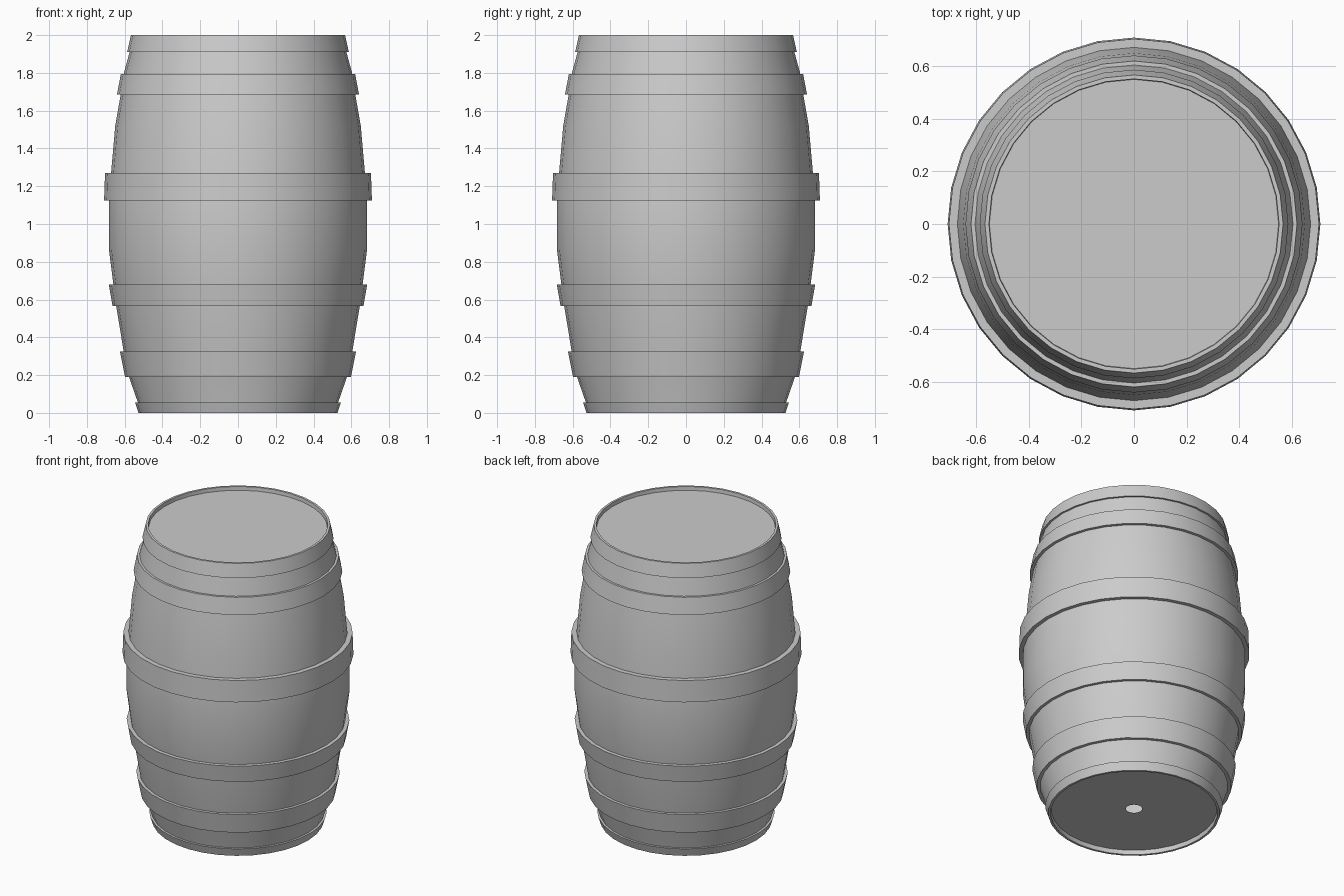
import bpy, bmesh, math

if "Cube" in bpy.data.objects:
    bpy.data.objects.remove(bpy.data.objects["Cube"])

SIDES = 32


def lathe(name, profile, closed=False):
    """Spin an (r, z) profile round the z axis; r = 0 points become poles."""
    bm = bmesh.new()
    rings = []
    for r, z in profile:
        if r == 0:
            rings.append([bm.verts.new((0, 0, z))] * SIDES)
        else:
            rings.append([bm.verts.new((r * math.cos(math.tau * i / SIDES),
                                        r * math.sin(math.tau * i / SIDES), z))
                          for i in range(SIDES)])
    pairs = list(zip(rings, rings[1:]))
    if closed:
        pairs.append((rings[-1], rings[0]))
    for a, b in pairs:
        for i in range(SIDES):
            j = (i + 1) % SIDES
            corners = list(dict.fromkeys((a[i], a[j], b[j], b[i])))
            bm.faces.new(corners)
    mesh = bpy.data.meshes.new(name)
    bm.to_mesh(mesh)
    bm.free()
    obj = bpy.data.objects.new(name, mesh)
    bpy.context.collection.objects.link(obj)
    bpy.context.view_layer.objects.active = obj
    bpy.ops.object.select_all(action='DESELECT')
    obj.select_set(True)
    bpy.ops.object.shade_smooth_by_angle(angle=math.radians(30))
    return obj


# Bulging staves with recessed ends; the lower end has a small central hole
lathe("barrel_body", [
    (0.05, 0.03), (0.51, 0.03), (0.515, 0.0), (0.52, 0.0), (0.53, 0.055),
    (0.577, 0.19), (0.606, 0.33), (0.644, 0.56), (0.661, 0.69),
    (0.684, 0.87), (0.684, 1.12), (0.672, 1.27), (0.65, 1.52),
    (0.622, 1.68), (0.604, 1.80), (0.574, 1.91), (0.56, 2.0),
    (0.552, 2.0), (0.55, 1.975), (0, 1.975)])

# Hoops: bottom z, bottom radius, top z, top radius
hoops = {
    "bottom_rim": (0.0, 0.527, 0.055, 0.545),
    "lower_hoop": (0.19, 0.598, 0.325, 0.625),
    "belly_hoop_low": (0.565, 0.664, 0.68, 0.684),
    "belly_hoop_high": (1.125, 0.709, 1.27, 0.704),
    "upper_hoop": (1.685, 0.641, 1.795, 0.62),
    "top_rim": (1.91, 0.587, 2.0, 0.567),
}
for name, (z0, r0, z1, r1) in hoops.items():
    t = 0.015 if "rim" in name else 0.04
    lathe(name, [(r0 - t, z0), (r0, z0), (r1, z1), (r1 - t, z1)], closed=True)
